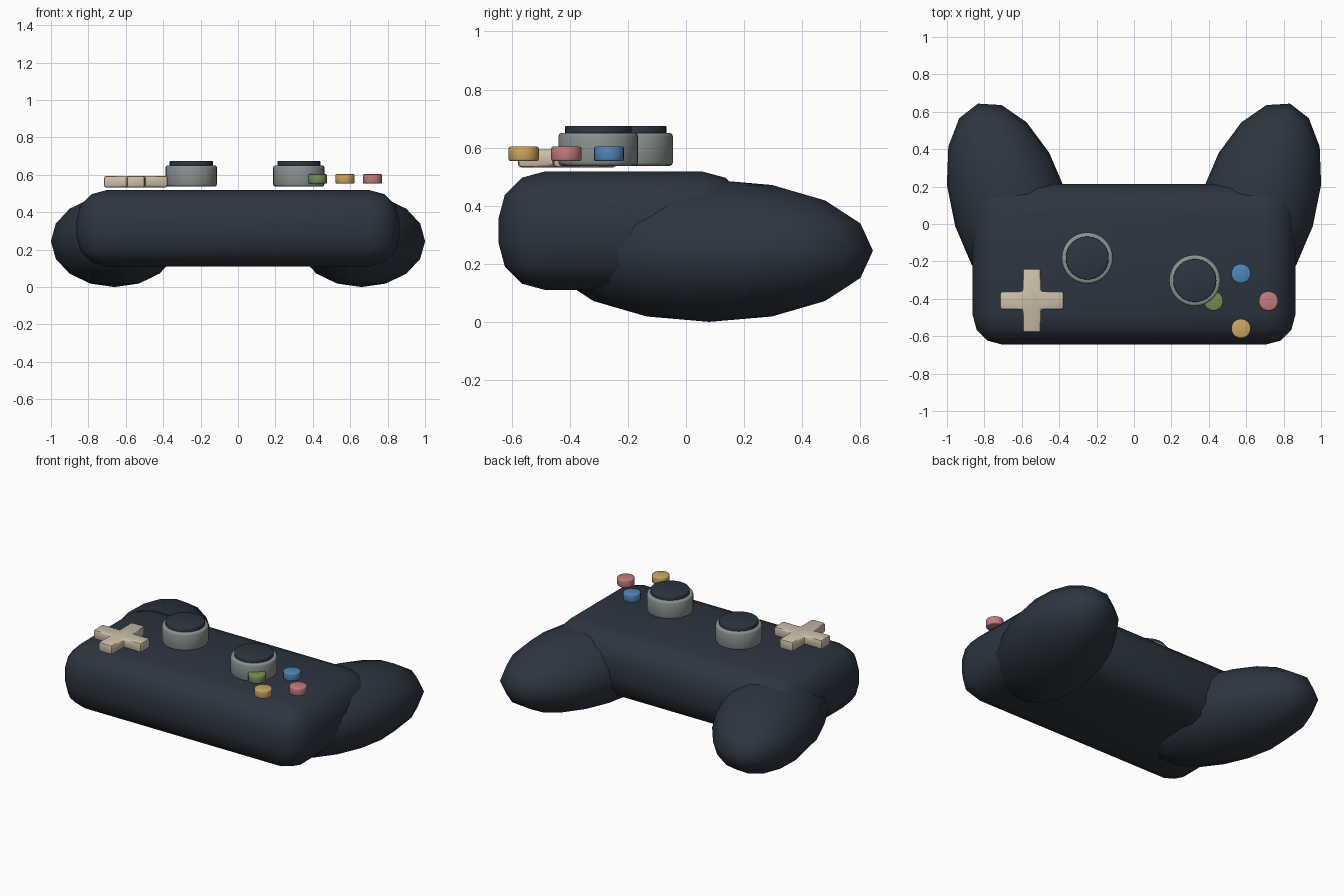
import bpy, bmesh, math
from mathutils import Matrix

if "Cube" in bpy.data.objects:
    bpy.data.objects.remove(bpy.data.objects["Cube"])


def material(name, rgb):
    m = bpy.data.materials.new(name)
    m.diffuse_color = (*rgb, 1.0)
    m.use_nodes = True
    m.node_tree.nodes["Principled BSDF"].inputs["Base Color"].default_value = m.diffuse_color
    return m


NAVY = material("dark_navy", (0.026, 0.036, 0.052))
GREY = material("cool_grey", (0.25, 0.29, 0.285))
BEIGE = material("warm_beige", (0.61, 0.52, 0.40))
YELLOW = material("mustard", (0.61, 0.38, 0.11))
RED = material("dusty_red", (0.55, 0.20, 0.20))
BLUE = material("soft_blue", (0.08, 0.24, 0.48))
GREEN = material("moss_green", (0.17, 0.28, 0.09))


def finish(name, bm, mat, loc=(0, 0, 0), rot=0.0, angle=40):
    """Turn a bmesh into a smooth shaded, single colour object."""
    bmesh.ops.recalc_face_normals(bm, faces=bm.faces[:])
    mesh = bpy.data.meshes.new(name)
    bm.to_mesh(mesh)
    bm.free()
    for p in mesh.polygons:
        p.use_smooth = True
    mesh.set_sharp_from_angle(angle=math.radians(angle))
    mesh.materials.append(mat)
    ob = bpy.data.objects.new(name, mesh)
    ob.location = loc
    ob.rotation_euler.z = rot
    bpy.context.collection.objects.link(ob)
    return ob


def bevel(bm, edges, width, segments):
    bmesh.ops.bevel(bm, geom=edges, offset=width, offset_type='OFFSET',
                    segments=segments, profile=0.5, affect='EDGES',
                    clamp_overlap=True)


def disc(name, mat, x, y, z0, z1, radius, rim, sides):
    """Short upright cylinder with softened rims."""
    bm = bmesh.new()
    bmesh.ops.create_cone(bm, cap_ends=True, segments=sides, radius1=radius,
                          radius2=radius, depth=z1 - z0)
    rims = [e for e in bm.edges if abs(e.verts[0].co.z - e.verts[1].co.z) < 1e-5]
    bevel(bm, rims, rim, 2)
    finish(name, bm, mat, (x, y, (z0 + z1) / 2), angle=46)


# Main body: generously rounded box
bm = bmesh.new()
bmesh.ops.create_cube(bm, size=1, matrix=Matrix.Diagonal((1.726, 0.86, 0.408, 1)))
bevel(bm, bm.edges[:], 0.16, 3)
finish("body", bm, NAVY, (0, -0.215, 0.314), angle=60)

# Grips: stretched spheres splayed outward
for side, label in ((-1, "left"), (1, "right")):
    bm = bmesh.new()
    bmesh.ops.create_uvsphere(bm, u_segments=16, v_segments=8, radius=1,
                              matrix=Matrix.Diagonal((0.31, 0.59, 0.245, 1)))
    finish(label + "_grip", bm, NAVY, (side * 0.66, 0.08, 0.245), -side * 0.3, 80)

# Thumb sticks: grey collar with dark cap
for label, x, y in (("left", -0.25, -0.182), ("right", 0.325, -0.302)):
    disc(label + "_stick_collar", GREY, x, y, 0.537, 0.651, 0.137, 0.012, 32)
    disc(label + "_stick_cap", NAVY, x, y, 0.62, 0.675, 0.115, 0.005, 32)

# Direction pad: extruded cross outline
a, b = 0.17, 0.048
quarter = [(a, -b), (a, b), (b, b)]
bm = bmesh.new()
outline = []
for k in range(4):
    c, s = round(math.cos(k * math.pi / 2)), round(math.sin(k * math.pi / 2))
    outline += [bm.verts.new((x * c - y * s, x * s + y * c, 0)) for x, y in quarter]
face = bm.faces.new(outline)
ext = bmesh.ops.extrude_face_region(bm, geom=[face])
bmesh.ops.translate(bm, vec=(0, 0, 0.062),
                    verts=[v for v in ext["geom"] if isinstance(v, bmesh.types.BMVert)])
bmesh.ops.recalc_face_normals(bm, faces=bm.faces[:])
bevel(bm, [e for e in bm.edges if e.is_manifold], 0.012, 2)
finish("direction_pad", bm, BEIGE, (-0.546, -0.409, 0.532))

# Four action buttons in a diamond
for k, (label, mat) in enumerate((("red", RED), ("blue", BLUE),
                                  ("green", GREEN), ("yellow", YELLOW))):
    t = k * math.pi / 2
    disc(label + "_button", mat, 0.572 + 0.147 * math.cos(t),
         -0.412 + 0.147 * math.sin(t), 0.554, 0.603, 0.052, 0.006, 20)
